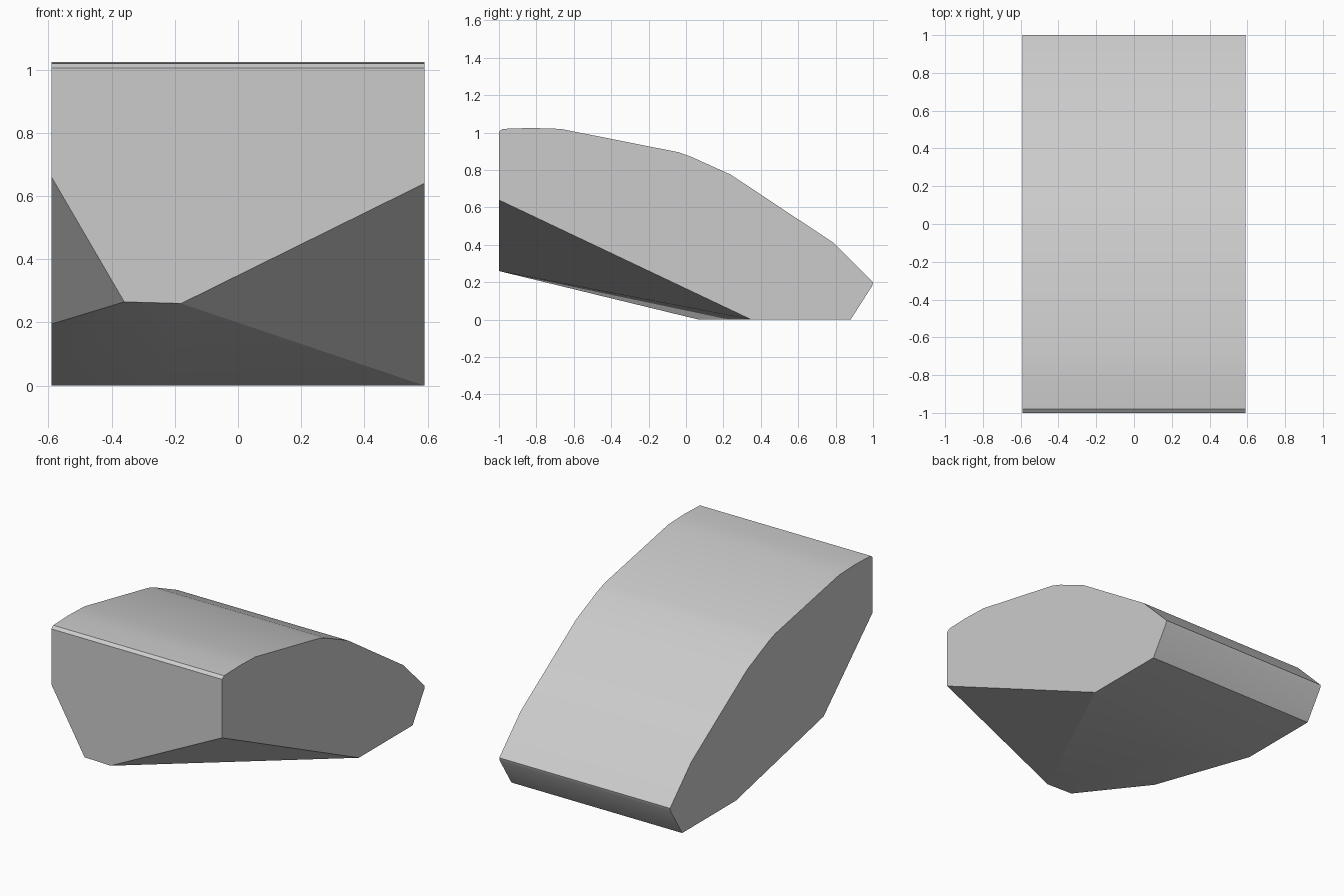
import bpy, bmesh, math

cube = bpy.data.objects.get("Cube")
if cube:
    bpy.data.objects.remove(cube, do_unlink=True)

# Single flat grey
grey = bpy.data.materials.new("light_grey")
grey.use_nodes = True
colour = (0.6, 0.6, 0.6, 1)
grey.diffuse_color = colour
grey.node_tree.nodes["Principled BSDF"].inputs["Base Color"].default_value = colour

HALF = 0.59

# Upper side profile (y, z), swept across the full width
profile = [(-1, 1.005), (-0.98, 1.02), (-0.83, 1.025), (-0.67, 1.02),
           (-0.04, 0.895), (0.03, 0.87), (0.24, 0.775), (0.79, 0.41),
           (1, 0.2), (0.995, 0.18), (0.88, 0), (0.35, 0)]
points = [(side * HALF, y, z) for side in (-1, 1) for y, z in profile]

# Asymmetric faceted underside and lower front corners
points += [(HALF, -1, 0.64), (-HALF, -1, 0.66),
           (-0.18, -1, 0.26), (-0.36, -1, 0.265),
           (-HALF, -0.515, 0.195), (-0.22, 0.07, 0)]

# Wrap the block in a convex skin and merge its flat areas
bm = bmesh.new()
for p in points:
    bm.verts.new(p)
bmesh.ops.convex_hull(bm, input=bm.verts[:])
bmesh.ops.dissolve_limit(bm, angle_limit=math.radians(0.5),
                         verts=bm.verts[:], edges=bm.edges[:])
bmesh.ops.recalc_face_normals(bm, faces=bm.faces[:])
mesh = bpy.data.meshes.new("faceted_block")
bm.to_mesh(mesh)
bm.free()

block = bpy.data.objects.new("faceted_block", mesh)
bpy.context.collection.objects.link(block)
mesh.materials.append(grey)

# Soft shading over the curved top, crisp outer edges
bpy.ops.object.select_all(action="DESELECT")
block.select_set(True)
bpy.context.view_layer.objects.active = block
bpy.ops.object.shade_smooth_by_angle(angle=math.radians(20))
